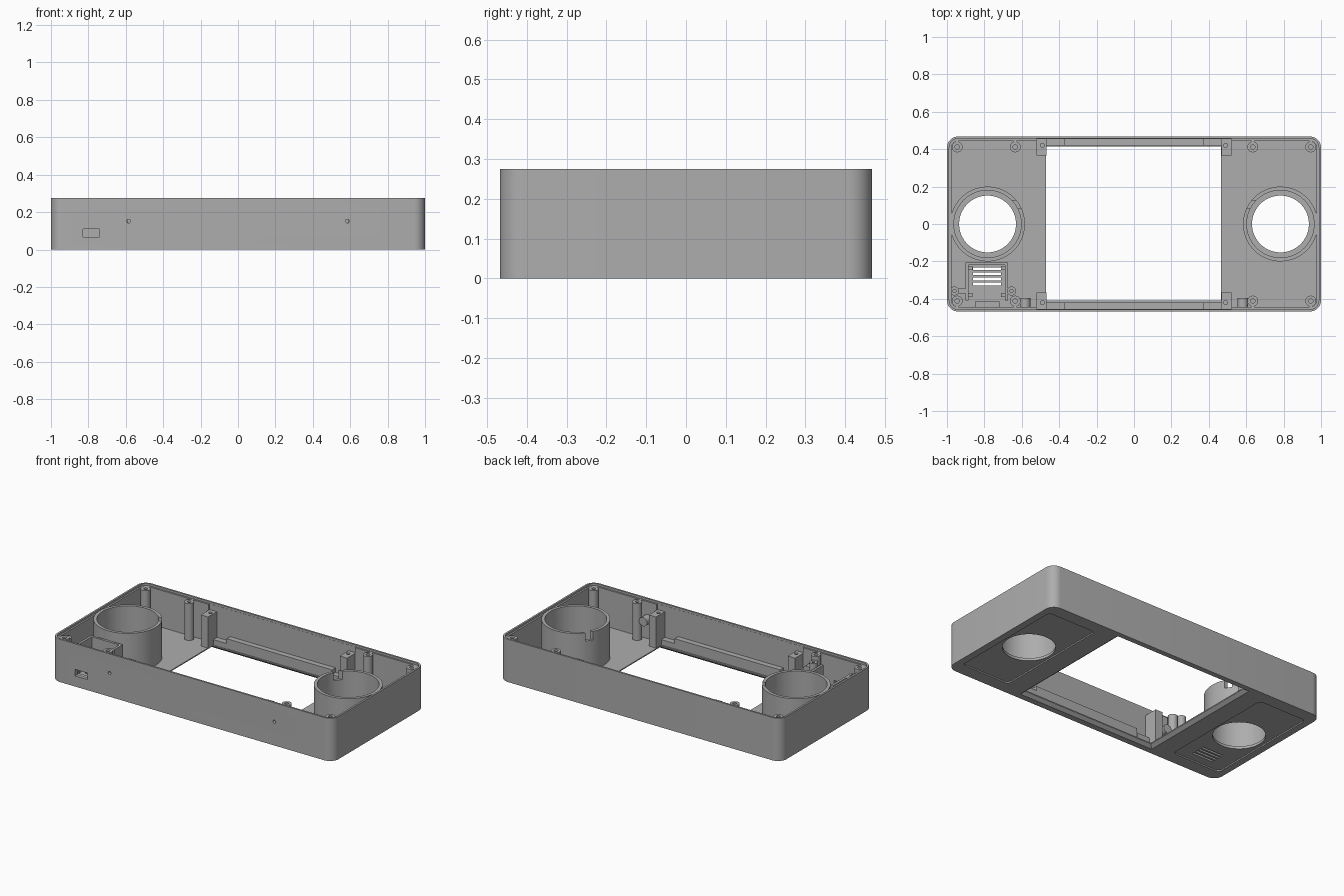
import bpy, bmesh, math
from mathutils import Vector

if "Cube" in bpy.data.objects:
    bpy.data.objects.remove(bpy.data.objects["Cube"], do_unlink=True)

grey = bpy.data.materials.new("plain grey plastic")
grey.use_nodes = True
GREY = (0.42, 0.42, 0.42, 1)
grey.diffuse_color = GREY
grey.node_tree.nodes["Principled BSDF"].inputs["Base Color"].default_value = GREY

H, FLOOR, LIP = 0.275, 0.025, 0.262


def rounded(x0, x1, y0, y1, r, steps=8):
    """Outline of a rectangle with rounded corners."""
    if r == 0:
        return [(x0, y0), (x1, y0), (x1, y1), (x0, y1)]
    pts = []
    corners = [(x1 - r, y1 - r), (x0 + r, y1 - r), (x0 + r, y0 + r), (x1 - r, y0 + r)]
    for quarter, (cx, cy) in enumerate(corners):
        for i in range(steps + 1):
            a = math.pi / 2 * (quarter + i / steps)
            pts.append((cx + r * math.cos(a), cy + r * math.sin(a)))
    return pts


def circle(x, y, r, n=64):
    return [(x + r * math.cos(2 * math.pi * i / n), y + r * math.sin(2 * math.pi * i / n))
            for i in range(n)]


def prism(name, outline, z0, z1, top=None):
    """Solid between an outline at z0 and the same (or another) outline at z1."""
    bm = bmesh.new()
    low = [bm.verts.new((x, y, z0)) for x, y in outline]
    high = [bm.verts.new((x, y, z1)) for x, y in (top or outline)]
    bm.faces.new(low[::-1])
    bm.faces.new(high)
    for i in range(len(low)):
        j = (i + 1) % len(low)
        bm.faces.new((low[i], low[j], high[j], high[i]))
    bmesh.ops.recalc_face_normals(bm, faces=bm.faces)
    me = bpy.data.meshes.new(name)
    bm.to_mesh(me)
    bm.free()
    me.materials.append(grey)
    ob = bpy.data.objects.new(name, me)
    bpy.context.collection.objects.link(ob)
    return ob


def box(name, x0, x1, y0, y1, z0, z1):
    return prism(name, rounded(x0, x1, y0, y1, 0), z0, z1)


def rod_y(name, x, z, r, y0, y1):
    """Round rod lying along y."""
    ob = prism(name, circle(0, 0, r, 24), y0, y1)
    for v in ob.data.vertices:
        a, b, c = v.co
        v.co = Vector((x + b, c, z + a))
    return ob


def cut(target, *cutters):
    for c in cutters:
        mod = target.modifiers.new("cut", 'BOOLEAN')
        mod.operation, mod.solver, mod.object = 'DIFFERENCE', 'EXACT', c
        bpy.context.view_layer.objects.active = target
        bpy.ops.object.modifier_apply(modifier=mod.name)
        bpy.data.objects.remove(c, do_unlink=True)


# Tray with stepped rim
W, D = 1.0, 0.468
shell = prism("case_shell", rounded(-W, W, -D, D, 0.06), 0, H)
t, lip = 0.023, 0.012
cut(shell,
    prism("cavity", rounded(-W + t, W - t, -D + t, D - t, 0.04), FLOOR, H + 0.1),
    prism("rim_step", rounded(-W + lip, W - lip, -D + lip, D - lip, 0.048), LIP, H + 0.1))

# Thinner long walls beside the window
for s in (-1, 1):
    y0, y1 = sorted((s * 0.43, s * (D - 0.013)))
    cut(shell, box("wall_relief", -0.52, 0.52, y0, y1, FLOOR + 0.01, H + 0.1))

# Screen window with bevelled lower edge
window = (-0.47, 0.465, -0.41, 0.415)
wide = (-0.495, 0.49, -0.432, 0.437)
cut(shell,
    box("window_cut", *window, -0.1, 0.1),
    prism("window_bevel", rounded(*wide, 0), -0.002, 0.018, rounded(*window, 0)))

# Shallow panels underneath and round speaker openings
for s in (-1, 1):
    x0, x1 = sorted((s * 0.615, s * 0.955))
    cut(shell,
        prism("panel_recess", rounded(x0, x1, -0.385, 0.385, 0.025), -0.1, 0.008),
        prism("speaker_hole", circle(s * 0.783, 0, 0.152), -0.1, 0.1))

# Vents, connector port and side screw holes
for i in range(4):
    y = -0.24 - i * 0.027
    cut(shell, box("vent", -0.86, -0.71, y - 0.007, y + 0.007, -0.1, 0.1))
cut(shell, box("port", -0.83, -0.74, -0.6, -0.42, 0.068, 0.11))
for s in (-1, 1):
    cut(shell, rod_y("side_hole", s * 0.585, 0.152, 0.01, -0.6, -0.42))

base = FLOOR - 0.004
for s, side in ((-1, "right"), (1, "left")):
    # Speaker tubes with a wiring notch
    cx = s * 0.783
    tube = prism(side + "_speaker_tube", circle(cx, 0, 0.2), base, 0.268)
    cut(tube, prism("bore", circle(cx, 0, 0.18), -0.1, 0.4))
    nx = cx - s * 0.16
    cut(tube, box("notch", nx - 0.05, nx + 0.05, 0.085, 0.125, 0.215, 0.4))

    for e, end in ((-1, "front"), (1, "back")):
        # Round screw posts
        for x, place in ((0.945, "corner"), (0.635, "inner")):
            post = prism(f"{side}_{end}_{place}_post",
                         circle(s * x, e * 0.412, 0.029, 24), base, LIP)
            cut(post, prism("bore", circle(s * x, e * 0.412, 0.012, 16), 0.12, 0.4))
            # Web tying the post to the wall
            box(f"{side}_{end}_{place}_web", s * x - 0.008, s * x + 0.008,
                *sorted((e * 0.438, e * 0.45)), base, LIP)

        # Stepped screen mounts
        x0, x1 = sorted((s * 0.468, s * 0.52))
        y0, y1 = sorted((e * 0.365, e * 0.457))
        mount = box(f"{side}_{end}_screen_mount", x0, x1, y0, y1, base, 0.225)
        cut(mount, prism("bore", circle(s * 0.49, e * 0.42, 0.011, 16), 0.12, 0.4))
        y0, y1 = sorted((e * 0.418, e * 0.457))
        box(f"{side}_{end}_mount_rib", *sorted((s * 0.375, s * 0.468)), y0, y1, base, 0.06)

    # Side screw boss
    boss = rod_y(side + "_side_boss", s * 0.582, 0.152, 0.028, -0.45, -0.395)
    cut(boss, rod_y("bore", s * 0.582, 0.152, 0.01, -0.5, -0.41))

# Ledges along the window
for e, end in ((-1, "front"), (1, "back")):
    y0, y1 = sorted((e * 0.42, e * 0.457))
    box(end + "_ledge", -0.375, 0.375, y0, y1, base, 0.09)

# Connector bay: open frame, rails and screw ears
bay = box("connector_bay", -0.9, -0.675, -0.41, -0.205, base, 0.21)
cut(bay, box("bay_inside", -0.885, -0.69, -0.5, -0.22, -0.1, 0.4))
for x in (-0.875, -0.7):
    for y in (-0.235, -0.38):
        box("bay_foot", x - 0.012, x + 0.012, y - 0.01, y + 0.01, base, 0.07)
box("bay_sill", -0.85, -0.72, -0.45, -0.415, base, 0.062)
for x in (-0.96, -0.655):
    ear = prism("bay_screw_ear", circle(x, -0.358, 0.024, 24), base, 0.24)
    cut(ear, prism("bore", circle(x, -0.358, 0.009, 16), 0.12, 0.4))
box("bay_right_arm", -0.945, -0.895, -0.372, -0.344, base, 0.21)

# Smooth the curved walls, keep hard edges
for ob in bpy.context.collection.objects:
    if ob.type == 'MESH' and grey.name in ob.data.materials:
        bpy.ops.object.select_all(action='DESELECT')
        ob.select_set(True)
        bpy.context.view_layer.objects.active = ob
        bpy.ops.object.shade_smooth_by_angle(angle=math.radians(30))
